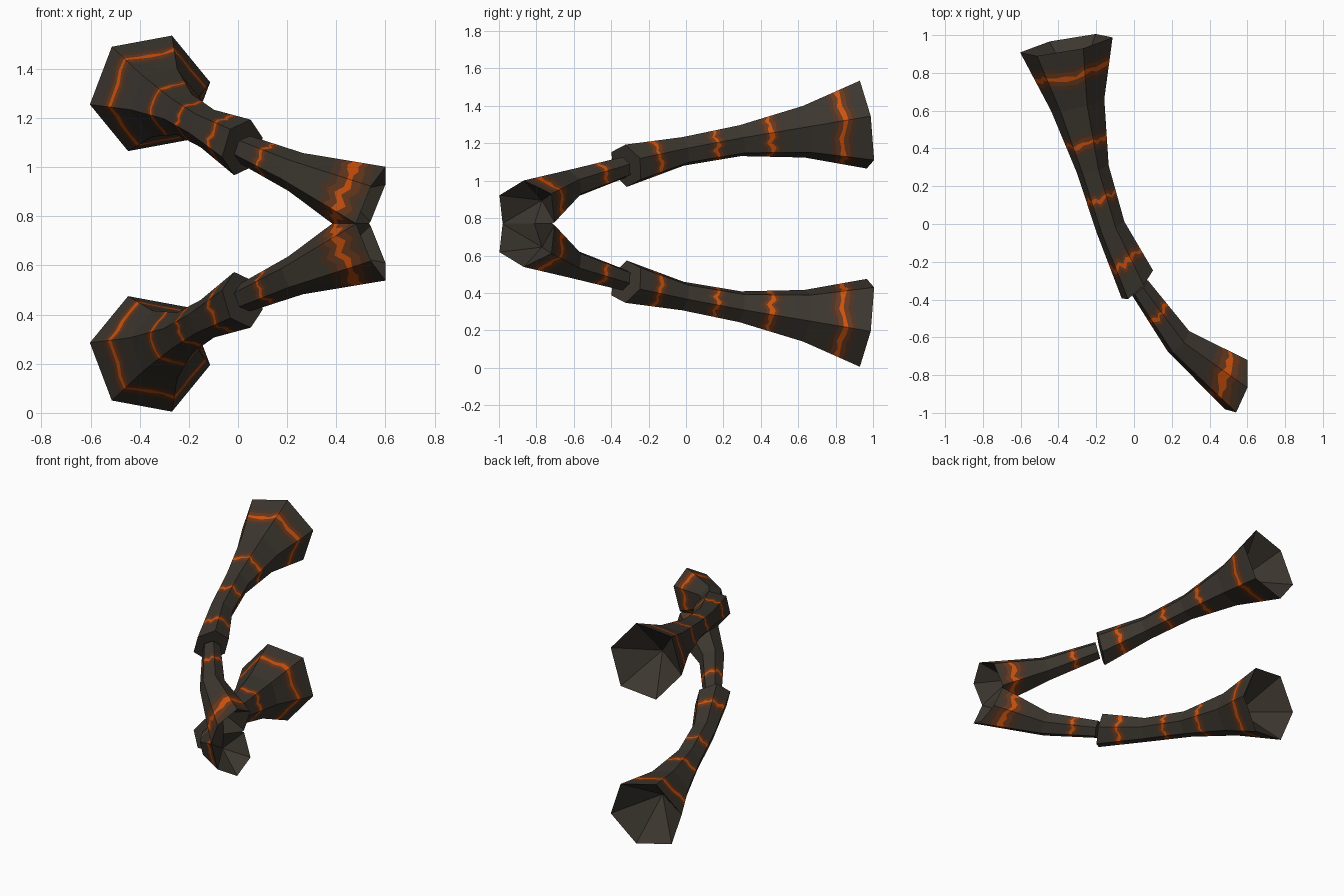
import bpy, bmesh, random
from mathutils import Vector

if "Cube" in bpy.data.objects:
    bpy.data.objects.remove(bpy.data.objects["Cube"])

MID = 0.77      # height of the mirror plane
SUB = 4         # strips per side of the six-sided tube
random.seed(4)


def material(name, rgb):
    m = bpy.data.materials.new(name)
    m.diffuse_color = (*rgb, 1)
    m.use_nodes = True
    m.node_tree.nodes["Principled BSDF"].inputs["Base Color"].default_value = m.diffuse_color
    return m


MATS = [material("charred_brown", (0.045, 0.037, 0.028)),
        material("dark_ember", (0.075, 0.034, 0.018)),
        material("rust_ember", (0.14, 0.04, 0.012)),
        material("bright_orange", (0.62, 0.085, 0.004))]


def hex_ring(center, axis, radius):
    """Six-sided ring across the axis, with each side divided into strips."""
    n = Vector(axis).normalized()
    up = Vector((0.36, -0.1, 0.93))
    u = (up - n * up.dot(n)).normalized()
    v = n.cross(u)
    c = Vector(center)
    c.z -= MID
    corner = []
    for i in range(6):
        w = u.copy()
        x, y = ((1, 0), (.5, .866), (-.5, .866), (-1, 0), (-.5, -.866), (.5, -.866))[i]
        w = u * x + v * y
        corner.append(c + w * radius)
    return [corner[i].lerp(corner[(i + 1) % 6], k / SUB) for i in range(6) for k in range(SUB)]


def horn(name, rings, bands, cups):
    """Loft the rings; each segment may carry a jagged glowing band (t, scale)."""
    bm = bmesh.new()
    pts = [hex_ring(*r) for r in rings]
    count = 6 * SUB
    rows, mats = [pts[0]], []
    for s, band in enumerate(bands):
        a, b = pts[s], pts[s + 1]
        if band:
            t, scale = band
            length = (Vector(rings[s][0]) - Vector(rings[s + 1][0])).length
            jag = [random.uniform(-0.018, 0.018) for _ in range(count)]
            thin = [random.uniform(0.5, 1.3) for _ in range(count)]
            for w, m in ((-.06, 0), (-.036, 1), (-.014, 2), (.014, 3), (.036, 2), (.06, 1)):
                row = []
                for i in range(count):
                    k = thin[i] if abs(w) < .02 else 1
                    f = t + (w * k + jag[i]) * scale / length
                    row.append(a[i].lerp(b[i], min(max(f, 0.02), 0.98)))
                rows.append(row)
                mats.append(m)
        rows.append(b)
        mats.append(0)
    loops = [[bm.verts.new(p) for p in row] for row in rows]
    for r, m in enumerate(mats):
        for i in range(count):
            j = (i + 1) % count
            f = bm.faces.new((loops[r][i], loops[r][j], loops[r + 1][j], loops[r + 1][i]))
            f.material_index = m
    # hollow or flat ends
    for loop, tip in ((loops[0], cups[0]), (loops[-1], cups[1])):
        p = Vector(tip)
        p.z -= MID
        c = bm.verts.new(p)
        for i in range(count):
            bm.faces.new((loop[i], loop[(i + 1) % count], c))
    bmesh.ops.recalc_face_normals(bm, faces=bm.faces)
    # trim where the two halves meet
    bmesh.ops.bisect_plane(bm, geom=bm.verts[:] + bm.edges[:] + bm.faces[:],
                           plane_co=(0, 0, 0), plane_no=(0, 0, 1), clear_inner=True)
    me = bpy.data.meshes.new(name)
    bm.to_mesh(me)
    bm.free()
    for m in MATS:
        me.materials.append(m)
    ob = bpy.data.objects.new(name, me)
    ob.location.z = MID
    bpy.context.collection.objects.link(ob)
    mod = ob.modifiers.new("mirror", 'MIRROR')
    mod.use_axis = (False, False, True)


# long rear horns with a wide bell
horn("rear_horns",
     [((-0.358, 0.948, 1.30), (-0.19, 1, 0.15), 0.252),
      ((-0.298, 0.63, 1.262), (-0.25, 1, 0.12), 0.147),
      ((-0.218, 0.29, 1.214), (-0.28, 1, 0.15), 0.088),
      ((-0.125, -0.015, 1.157), (-0.42, 1, 0.2), 0.081),
      ((0.018, -0.32, 1.08), (-0.71, 0.67, 0.23), 0.118)],
     [(0.45, 1.0), (0.58, 0.85), (0.48, 0.8), (0.55, 0.9)],
     [(-0.31, 0.70, 1.27), (0.018, -0.32, 1.08)])

# short front horns that meet in the middle
horn("front_horns",
     [((0.03, -0.335, 1.07), (-0.65, 0.72, 0.25), 0.06),
      ((0.235, -0.62, 0.98), (-0.7, 0.6, 0.33), 0.083),
      ((0.54, -0.85, 0.85), (-0.9, 0.18, 0.38), 0.164)],
     [(0.47, 0.8), (0.7, 1.6)],
     [(0.03, -0.335, 1.07), (0.42, -0.77, 0.895)])
